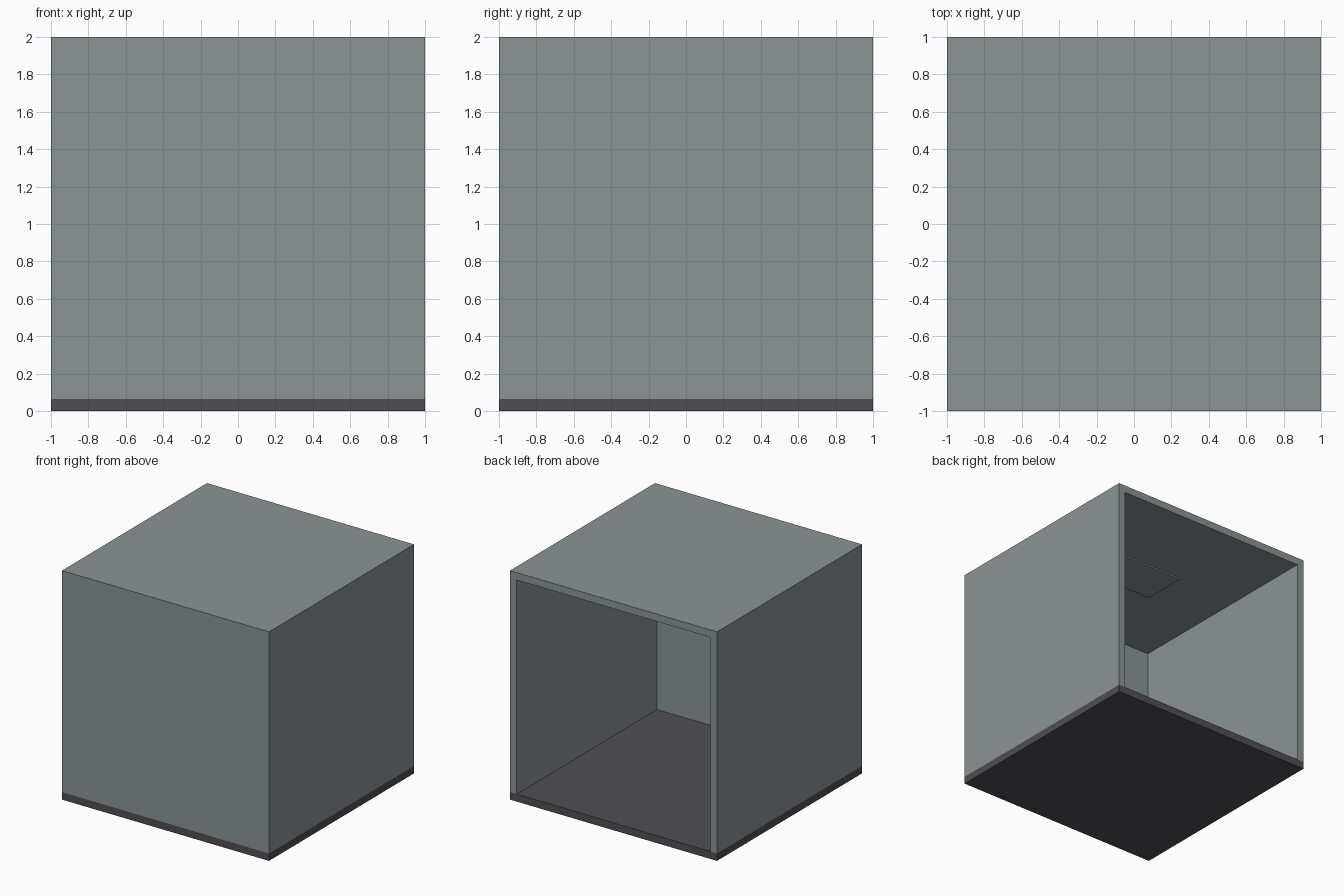
import bpy
import bmesh
from mathutils import Matrix, Vector

default = bpy.data.objects.get("Cube")
if default:
    bpy.data.objects.remove(default, do_unlink=True)

THICK = 0.065  # walls, ceiling and floor


def material(name, rgb):
    mat = bpy.data.materials.new(name)
    mat.use_nodes = True
    color = (*rgb, 1)
    mat.diffuse_color = color
    mat.node_tree.nodes["Principled BSDF"].inputs["Base Color"].default_value = color
    return mat


def box(name, low, high, mat, open_sides=()):
    """Box between two corners, without the faces that point to open_sides."""
    low, high = Vector(low), Vector(high)
    bm = bmesh.new()
    bmesh.ops.create_cube(bm, size=1, matrix=Matrix.LocRotScale(
        (low + high) / 2, None, high - low))
    bm.normal_update()
    gone = [f for f in bm.faces
            if any(f.normal.dot(Vector(side)) > 0.9 for side in open_sides)]
    if gone:
        bmesh.ops.delete(bm, geom=gone, context='FACES')
    mesh = bpy.data.meshes.new(name)
    bm.to_mesh(mesh)
    bm.free()
    mesh.materials.append(mat)
    obj = bpy.data.objects.new(name, mesh)
    bpy.context.collection.objects.link(obj)
    return obj


wall_grey = material("wall_grey", (0.262, 0.296, 0.296))
floor_grey = material("floor_dark_grey", (0.080, 0.076, 0.087))

# Floor slab
box("floor", (-1, -1, 0), (1, 1, THICK), floor_grey)

# Three walls and a ceiling, open at the back, thickened inwards
shell = box("walls_and_ceiling", (-1, -1, THICK), (1, 1, 2), wall_grey,
            open_sides=((0, 0, -1), (0, 1, 0)))
solid = shell.modifiers.new("thickness", 'SOLIDIFY')
solid.thickness = THICK
solid.offset = -1
solid.use_even_offset = True
solid.use_quality_normals = True

# Thin panel under the ceiling
ceiling = 2 - THICK
box("ceiling_panel", (-0.33, -0.2, ceiling - 0.013), (0.33, 0.2, ceiling), wall_grey)
